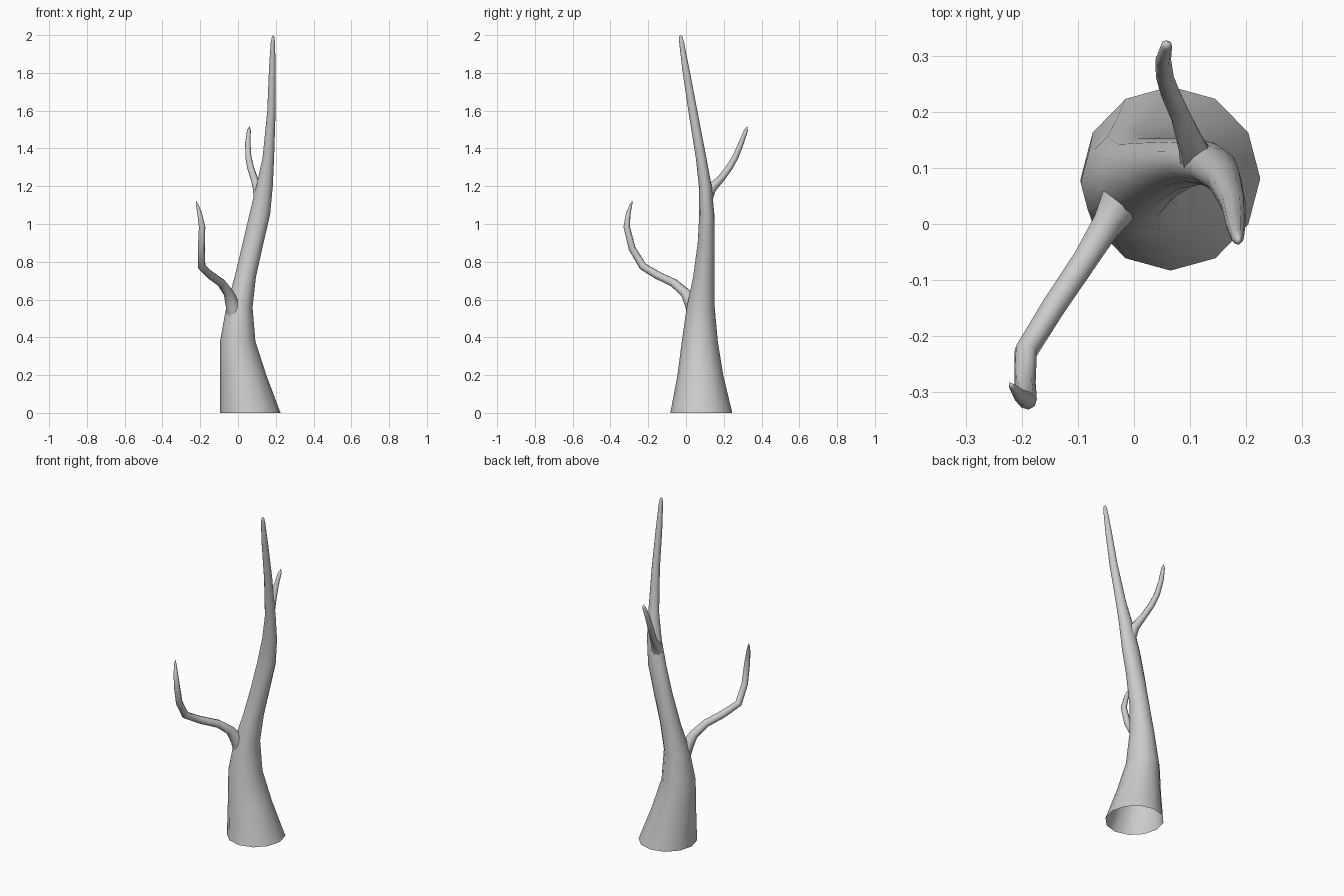
import bpy, bmesh, math
from mathutils import Vector


def skin_rings(name, rings, tip):
    """Join successive rings of points into an open-bottomed tube closed at a tip."""
    bm = bmesh.new()
    loops = [[bm.verts.new(p) for p in ring] for ring in rings]
    n = len(loops[0])
    for a, b in zip(loops, loops[1:]):
        for i in range(n):
            j = (i + 1) % n
            bm.faces.new((a[i], a[j], b[j], b[i]))
    top = bm.verts.new(tip)
    for i in range(n):
        bm.faces.new((loops[-1][i], loops[-1][(i + 1) % n], top))
    mesh = bpy.data.meshes.new(name)
    bm.to_mesh(mesh)
    bm.free()
    mesh.shade_smooth()
    obj = bpy.data.objects.new(name, mesh)
    bpy.context.collection.objects.link(obj)
    return obj


def branch(name, path, tip, sides=8):
    """Tapered tube along (x, y, z, radius) points, rings square to the path."""
    pts = [Vector(p[:3]) for p in path] + [Vector(tip)]
    rings = []
    side = None
    for k, p in enumerate(path):
        d = ((pts[k + 1] - pts[k]).normalized()
             + (pts[k] - pts[max(k - 1, 0)]).normalized()).normalized()
        if side is None:
            side = d.orthogonal()
        side = (side - d * side.dot(d)).normalized()
        other = d.cross(side)
        rings.append([pts[k] + p[3] * (side * math.cos(t) + other * math.sin(t))
                      for t in (2 * math.pi * i / sides for i in range(sides))])
    return skin_rings(name, rings, tip)


# Trunk: level 12-sided rings as (z, x min, x max, y min, y max)
levels = [
    (0.00, -0.095, 0.225, -0.083, 0.245),
    (0.20, -0.095, 0.150, -0.045, 0.197),
    (0.38, -0.095, 0.092, -0.022, 0.168),
    (0.56, -0.062, 0.077, 0.004, 0.152),
    (0.72, -0.018, 0.095, 0.038, 0.152),
    (0.90, 0.025, 0.135, 0.062, 0.152),
    (1.05, 0.060, 0.170, 0.070, 0.150),
    (1.20, 0.097, 0.184, 0.068, 0.136),
    (1.35, 0.130, 0.191, 0.052, 0.108),
    (1.60, 0.155, 0.199, 0.012, 0.060),
    (1.82, 0.164, 0.199, -0.020, 0.018),
    (1.96, 0.173, 0.196, -0.036, -0.010),
    (1.99, 0.179, 0.192, -0.037, -0.018),
]
trunk_rings = []
for z, x0, x1, y0, y1 in levels:
    trunk_rings.append([
        ((x0 + x1) / 2 + (x1 - x0) / 2 * math.cos(math.tau * i / 12),
         (y0 + y1) / 2 + (y1 - y0) / 2 * math.sin(math.tau * i / 12), z)
        for i in range(12)])
skin_rings("trunk", trunk_rings, (0.186, -0.028, 2.0))

# Lower branch: flared collar, reaching forward-left then up
branch("lower_branch", [
    (-0.012, 0.055, 0.50, 0.045),
    (-0.030, 0.030, 0.575, 0.036),
    (-0.050, -0.003, 0.635, 0.027),
    (-0.088, -0.065, 0.688, 0.023),
    (-0.145, -0.150, 0.728, 0.022),
    (-0.193, -0.228, 0.775, 0.021),
    (-0.194, -0.285, 0.870, 0.019),
    (-0.190, -0.314, 0.985, 0.017),
    (-0.204, -0.305, 1.060, 0.012),
    (-0.217, -0.290, 1.105, 0.006),
], (-0.223, -0.282, 1.125))

# Upper branch: flared collar, reaching back and curving up
branch("upper_branch", [
    (0.116, 0.108, 1.135, 0.034),
    (0.105, 0.135, 1.190, 0.026),
    (0.085, 0.188, 1.243, 0.019),
    (0.066, 0.230, 1.300, 0.018),
    (0.055, 0.262, 1.355, 0.016),
    (0.052, 0.293, 1.430, 0.014),
    (0.058, 0.318, 1.497, 0.010),
], (0.061, 0.324, 1.517))
